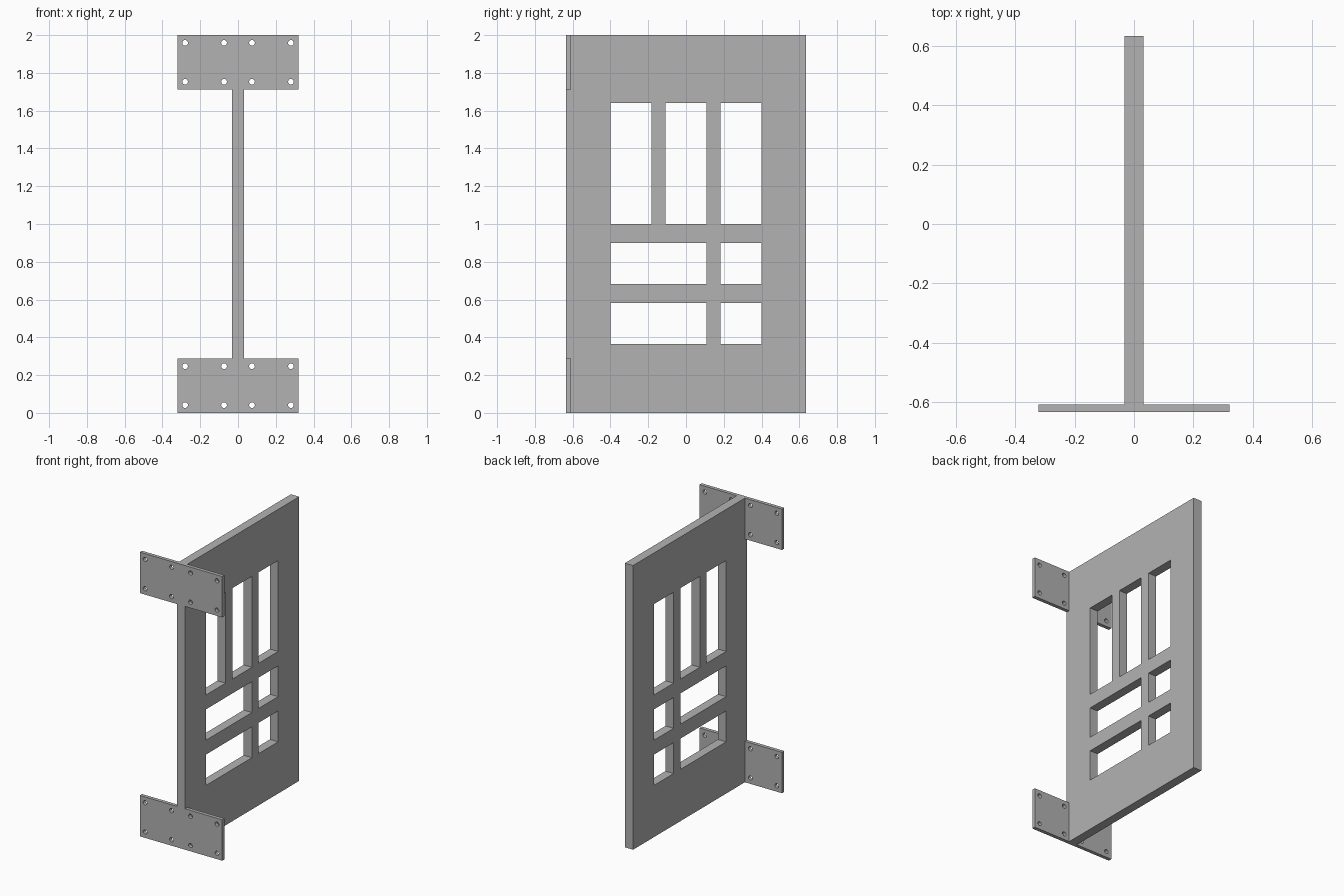
import bpy
import bmesh
import math
from mathutils import Matrix, Vector

cube = bpy.data.objects.get("Cube")
if cube:
    bpy.data.objects.remove(cube, do_unlink=True)

# Single grey finish
grey = bpy.data.materials.new("grey")
grey.use_nodes = True
grey.diffuse_color = (0.448, 0.448, 0.448, 1)
grey.node_tree.nodes["Principled BSDF"].inputs["Base Color"].default_value = grey.diffuse_color


def rectangle(u0, u1, v0, v1):
    return [(u0, v0), (u1, v0), (u1, v1), (u0, v1)]


def circle(u, v, radius, sides=24):
    angles = [math.tau * i / sides for i in range(sides)]
    return [(u + radius * math.cos(a), v + radius * math.sin(a)) for a in angles]


def panel(name, outline, holes, thickness, right, up, centre):
    """Extrude a flat outline with holes along the normal of the right/up plane."""
    curve = bpy.data.curves.new(name + "_profile", "CURVE")
    curve.dimensions = "2D"
    curve.fill_mode = "BOTH"
    curve.extrude = thickness / 2
    for loop in [outline] + holes:
        spline = curve.splines.new("POLY")
        spline.points.add(len(loop) - 1)
        for point, (u, v) in zip(spline.points, loop):
            point.co = (u, v, 0, 1)
        spline.use_cyclic_u = True
    temp = bpy.data.objects.new(name + "_profile", curve)
    bpy.context.collection.objects.link(temp)
    bpy.context.view_layer.update()
    evaluated = temp.evaluated_get(bpy.context.evaluated_depsgraph_get())
    mesh = bpy.data.meshes.new_from_object(evaluated)
    bpy.data.objects.remove(temp, do_unlink=True)

    # Orient the slab, weld it and give it outward flat faces
    right, up = Vector(right), Vector(up)
    turn = Matrix((right, up, right.cross(up))).transposed().to_4x4()
    mesh.transform(Matrix.Translation(centre) @ turn)
    bm = bmesh.new()
    bm.from_mesh(mesh)
    bmesh.ops.remove_doubles(bm, verts=bm.verts, dist=0.0001)
    bmesh.ops.recalc_face_normals(bm, faces=bm.faces)
    for face in bm.faces:
        face.smooth = False
        face.material_index = 0
    bm.to_mesh(mesh)
    bm.free()
    mesh.name = name
    mesh.materials.clear()
    mesh.materials.append(grey)
    obj = bpy.data.objects.new(name, mesh)
    bpy.context.collection.objects.link(obj)
    return obj


HEIGHT, HALF_DEPTH, DOOR_THICK = 2.0, 0.634, 0.064
PLATE_HALF, PLATE_H, PLATE_THICK = 0.321, 0.288, 0.025
front = -HALF_DEPTH
seat = front + PLATE_THICK

# Door slab, notched at the front edge to seat the plates flush
door_outline = [
    (seat, 0), (HALF_DEPTH, 0), (HALF_DEPTH, HEIGHT), (seat, HEIGHT),
    (seat, HEIGHT - PLATE_H), (front, HEIGHT - PLATE_H),
    (front, PLATE_H), (seat, PLATE_H),
]

# Three tall openings above two rows of one wide and one small opening
windows = [rectangle(y - 0.109, y + 0.109, 1.0, 1.64) for y in (-0.292, 0, 0.292)]
for z in (0.364, 0.682):
    windows.append(rectangle(-0.401, 0.109, z, z + 0.217))
    windows.append(rectangle(0.183, 0.401, z, z + 0.217))
panel("door_panel", door_outline, windows, DOOR_THICK, (0, 1, 0), (0, 0, 1), (0, 0, 0))

# Mounting plates with two rows of four screw holes
plate_outline = rectangle(-PLATE_HALF, PLATE_HALF, -PLATE_H / 2, PLATE_H / 2)
screw_holes = [circle(x, z, 0.015)
               for x in (-0.28, -0.074, 0.074, 0.28) for z in (-0.103, 0.103)]
for name, z in (("lower_plate", PLATE_H / 2), ("upper_plate", HEIGHT - PLATE_H / 2)):
    panel(name, plate_outline, screw_holes, PLATE_THICK,
          (1, 0, 0), (0, 0, 1), (0, front + PLATE_THICK / 2, z))
